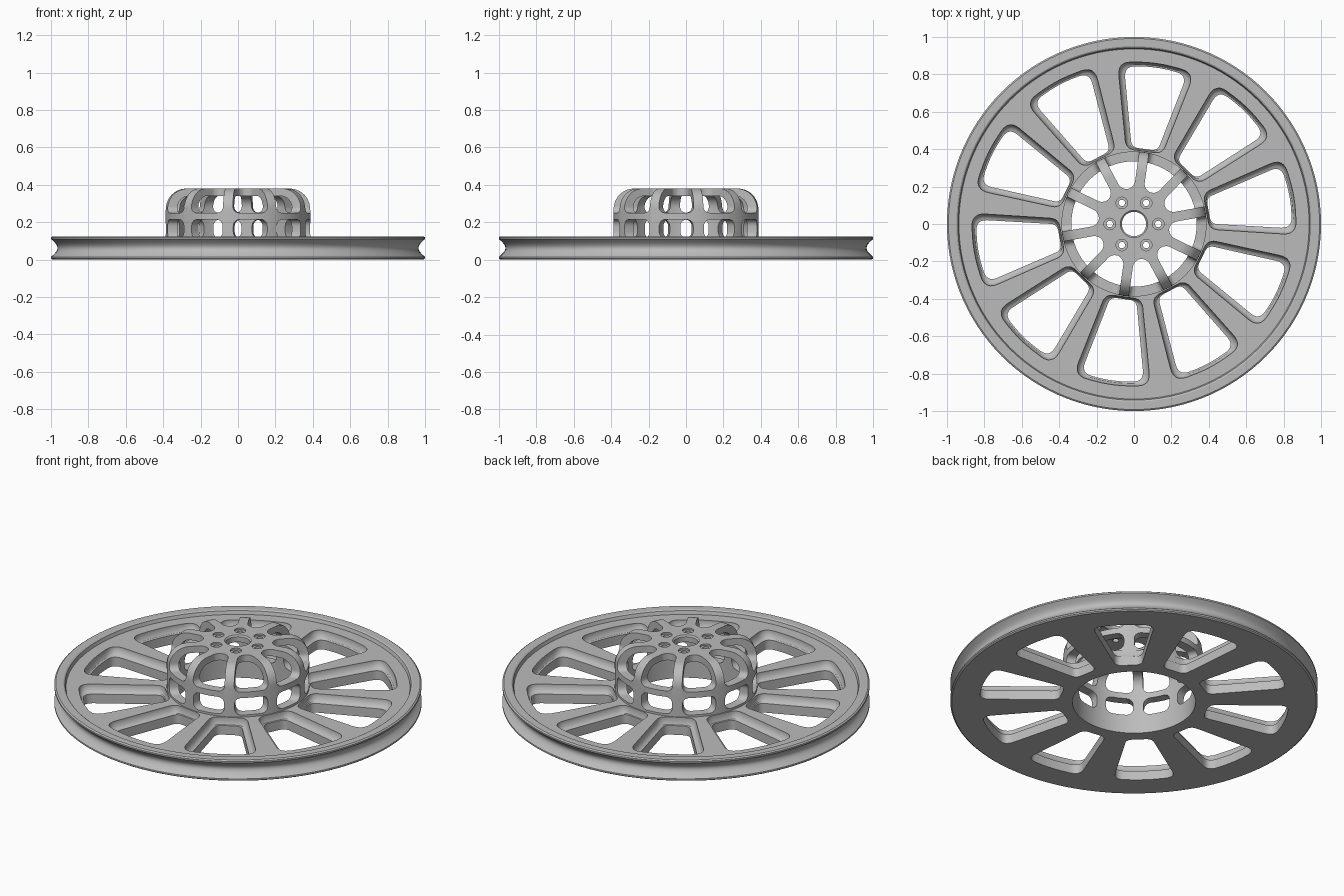
import bpy, bmesh, math
from mathutils import Vector, Matrix

cube = bpy.data.objects.get("Cube")
if cube:
    bpy.data.objects.remove(cube, do_unlink=True)

COUNT = 10                        # spokes, windows and ribs
STEP = 2 * math.pi / COUNT
WINDOW_ANGLE = math.radians(10)   # first window, and first cage rib
OPENING_ANGLE = WINDOW_ANGLE + STEP / 2

grey = bpy.data.materials.new("cast_grey")
grey.use_nodes = True
colour = (0.5, 0.5, 0.5, 1)
grey.diffuse_color = colour
grey.node_tree.nodes["Principled BSDF"].inputs["Base Color"].default_value = colour


def to_object(name, bm):
    bmesh.ops.recalc_face_normals(bm, faces=bm.faces)
    mesh = bpy.data.meshes.new(name)
    bm.to_mesh(mesh)
    bm.free()
    obj = bpy.data.objects.new(name, mesh)
    bpy.context.collection.objects.link(obj)
    mesh.materials.append(grey)
    return obj


def arc(cx, cz, radius, start, end, n):
    angles = [math.radians(start + (end - start) * i / n) for i in range(n + 1)]
    return [(cx + radius * math.cos(a), cz + radius * math.sin(a)) for a in angles]


def revolve(name, profile, steps=120):
    """Spin a closed (radius, height) profile about the z axis."""
    bm = bmesh.new()
    verts = [bm.verts.new((r, 0, z)) for r, z in profile]
    edges = [bm.edges.new((v, verts[i - 1])) for i, v in enumerate(verts)]
    bmesh.ops.spin(bm, geom=verts + edges, cent=(0, 0, 0), axis=(0, 0, 1),
                   angle=2 * math.pi, steps=steps)
    bmesh.ops.remove_doubles(bm, verts=bm.verts, dist=0.0001)
    return to_object(name, bm)


def loft(bm, loops):
    """Skin matching vertex loops and cap both ends."""
    rings = [[bm.verts.new(p) for p in loop] for loop in loops]
    n = len(rings[0])
    for a, b in zip(rings, rings[1:]):
        for i in range(n):
            j = (i + 1) % n
            bm.faces.new((a[i], a[j], b[j], b[i]))
    bm.faces.new(rings[0][::-1])
    bm.faces.new(rings[-1])


def fillet(corners, n=6):
    """Round each (x, y, radius) corner of an outline."""
    points = []
    for i, (x, y, radius) in enumerate(corners):
        p = Vector((x, y))
        before = Vector(corners[i - 1][:2]) - p
        after = Vector(corners[(i + 1) % len(corners)][:2]) - p
        a, b = p + before.normalized() * radius, p + after.normalized() * radius
        for k in range(n + 1):
            t = k / n
            points.append(a * (1 - t) ** 2 + p * 2 * t * (1 - t) + b * t * t)
    return points


def ring_of(bm, first_angle):
    """Repeat the mesh around the z axis."""
    source = list(bm.verts) + list(bm.edges) + list(bm.faces)
    for k in range(1, COUNT):
        copy = bmesh.ops.duplicate(bm, geom=source)["geom"]
        moved = [v for v in copy if isinstance(v, bmesh.types.BMVert)]
        bmesh.ops.rotate(bm, verts=moved, cent=(0, 0, 0),
                         matrix=Matrix.Rotation(k * STEP, 3, 'Z'))
    bmesh.ops.rotate(bm, verts=bm.verts, cent=(0, 0, 0),
                     matrix=Matrix.Rotation(first_angle, 3, 'Z'))


def cut(target, bm):
    cutter = to_object("cutter", bm)
    cutter.hide_render = True
    mod = target.modifiers.new("cut", 'BOOLEAN')
    mod.operation = 'DIFFERENCE'
    mod.solver = 'EXACT'
    mod.object = cutter
    bpy.context.view_layer.objects.active = target
    bpy.ops.object.modifier_apply(modifier=mod.name)
    bpy.data.objects.remove(cutter, do_unlink=True)


def wedge(r0, r1, z0, z1, rib, rounding):
    """Rounded wedge that leaves ribs of a constant width between repeats."""
    bm = bmesh.new()
    w0, w1 = (r * math.tan(STEP / 2) - rib / 2 for r in (r0, r1))
    outline = [(r0, -w0), (r1, -w1), (r1, w1), (r0, w0)]
    loft(bm, [[(x, y, z) for x, y in outline] for z in (z0, z1)])
    bmesh.ops.bevel(bm, geom=list(bm.edges), offset=rounding, segments=5,
                    profile=0.5, affect='EDGES', clamp_overlap=True)
    ring_of(bm, OPENING_ANGLE)
    return bm


# Wheel disc with a raised lip and a grooved outer edge
groove = [(1 - 0.035 * math.sin(math.pi * i / 10), 0.015 + 0.095 * i / 10)
          for i in range(11)]
wheel = revolve("spoked_wheel", [(0.335, 0), (0.992, 0), (1, 0.006)] + groove
                + [(1, 0.119), (0.992, 0.125), (0.95, 0.125), (0.942, 0.12),
                   (0.936, 0.1), (0.335, 0.1)])

# Wheel windows: narrow below, flaring through a fillet to the top face
small = fillet([(0.405, -0.07, 0.035), (0.828, -0.17, 0.06), (0.85, 0, 0.09),
                (0.828, 0.17, 0.06), (0.405, 0.07, 0.035)])
large = fillet([(0.393, -0.098, 0.045), (0.846, -0.208, 0.075), (0.873, 0, 0.1),
                (0.846, 0.208, 0.075), (0.393, 0.098, 0.045)])
bm = bmesh.new()
levels = [(0, -0.05), (0, 0.055), (0.4, 0.058), (0.75, 0.068), (1, 0.09), (1, 0.2)]
loft(bm, [[(*a.lerp(b, t), z) for a, b in zip(small, large)] for t, z in levels])
ring_of(bm, WINDOW_ANGLE)
cut(wheel, bm)

# Hub cage: a rounded cup with a flat mounting plate
cage = revolve("hub_cage", [(0.388, 0.1)] + arc(0.278, 0.27, 0.11, 0, 90, 10)
               + [(0.073, 0.38), (0.065, 0.372), (0.065, 0.34)]
               + arc(0.27, 0.275, 0.065, 90, 0, 8) + [(0.335, 0.1)])
cut(cage, wedge(0.19, 0.5, 0.25, 0.5, 0.055, 0.034))
cut(cage, wedge(0.25, 0.5, 0.113, 0.215, 0.06, 0.036))

# Six bolt holes, each with a shallow counterbore
for radius, bottom in ((0.031, 0.37), (0.017, 0.3)):
    bm = bmesh.new()
    for k in range(6):
        place = Matrix.Rotation(k * math.pi / 3, 4, 'Z') @ Matrix.Translation(
            (0.13, 0, bottom + 0.1))
        bmesh.ops.create_cone(bm, cap_ends=True, segments=24, radius1=radius,
                              radius2=radius, depth=0.2, matrix=place)
    cut(cage, bm)

for obj in (wheel, cage):
    bpy.ops.object.select_all(action='DESELECT')
    obj.select_set(True)
    bpy.context.view_layer.objects.active = obj
    bpy.ops.object.shade_smooth_by_angle(angle=math.radians(30))
